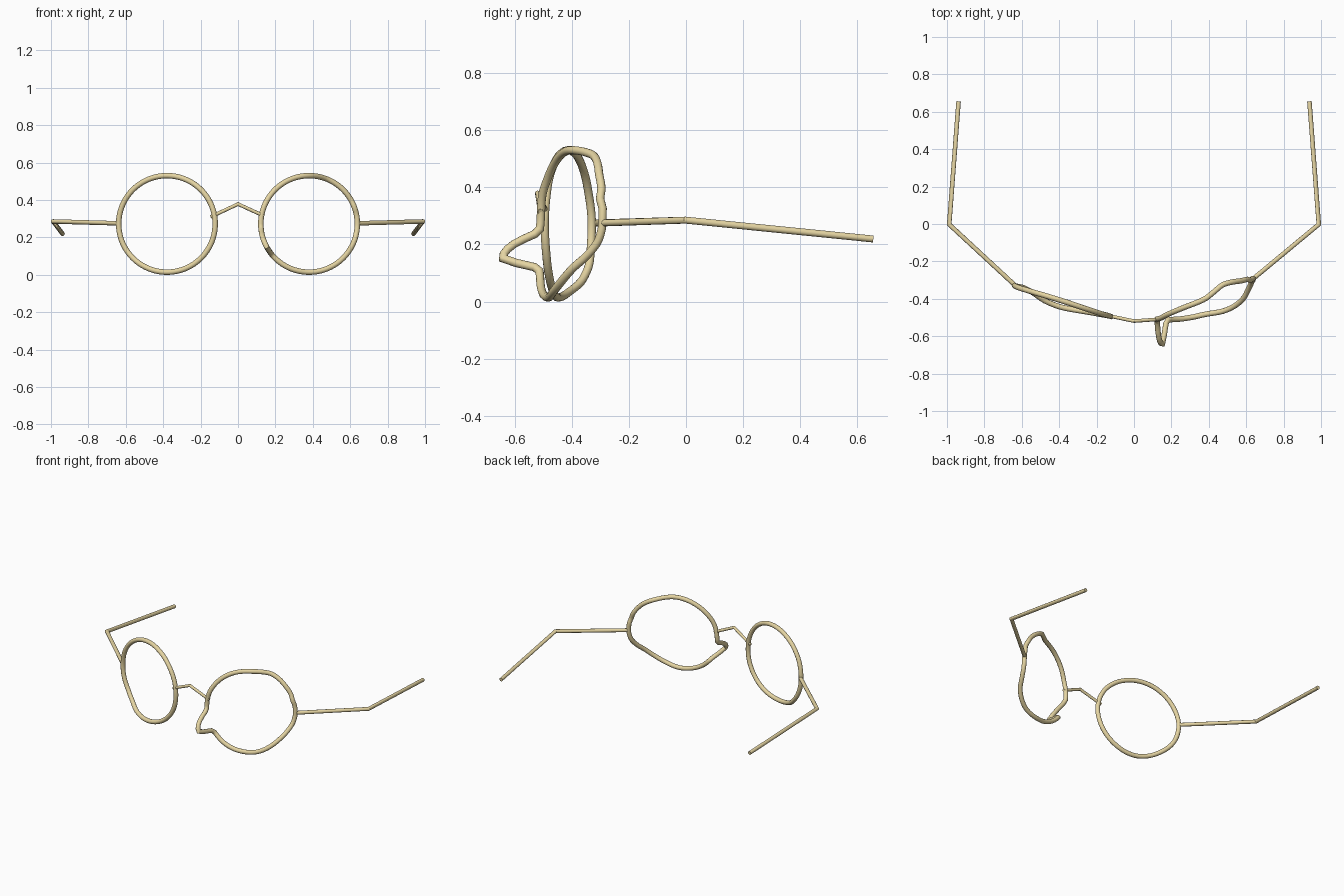
import bpy, bmesh
from math import sin, cos, pi, radians
from mathutils import Vector

if "Cube" in bpy.data.objects:
    bpy.data.objects.remove(bpy.data.objects["Cube"])

brass = bpy.data.materials.new("brass")
brass.diffuse_color = (0.78, 0.66, 0.36, 1)
brass.use_nodes = True
brass.node_tree.nodes["Principled BSDF"].inputs["Base Color"].default_value = brass.diffuse_color


def tube(name, path, r, ref, closed=False, sides=12):
    """Sweep a round section along a path with mitred corners."""
    pts = [Vector(p) for p in path]
    n = len(pts)
    bm = bmesh.new()
    rings = []
    for i, p in enumerate(pts):
        a = pts[i - 1] if (i or closed) else None
        b = pts[(i + 1) % n] if (i < n - 1 or closed) else None
        d_in = (p - a).normalized() if a else (b - p).normalized()
        d_out = (b - p).normalized() if b else d_in
        t = (d_in + d_out).normalized()
        u = d_in.cross(Vector(ref)).normalized()
        v = u.cross(d_in)
        ring = []
        for k in range(sides):
            ang = 2 * pi * k / sides
            o = (u * cos(ang) + v * sin(ang)) * r
            o -= d_in * (o.dot(t) / d_in.dot(t))   # slide onto the mitre plane
            ring.append(bm.verts.new(p + o))
        rings.append(ring)
    for i in range(n if closed else n - 1):
        r0, r1 = rings[i], rings[(i + 1) % n]
        for k in range(sides):
            j = (k + 1) % sides
            bm.faces.new((r0[k], r0[j], r1[j], r1[k]))
    if not closed:
        bm.faces.new(rings[0])
        bm.faces.new(rings[-1])
    bmesh.ops.recalc_face_normals(bm, faces=bm.faces)
    me = bpy.data.meshes.new(name)
    bm.to_mesh(me)
    bm.free()
    ob = bpy.data.objects.new(name, me)
    bpy.context.collection.objects.link(ob)
    me.materials.append(brass)
    bpy.ops.object.select_all(action='DESELECT')
    ob.select_set(True)
    bpy.context.view_layer.objects.active = ob
    bpy.ops.object.shade_smooth_by_angle(angle=radians(40))
    return ob


def depth(keys, a):
    """Smooth periodic interpolation of (angle, y) keys."""
    k = [(keys[-1][0] - 360, keys[-1][1])] + keys + [(x + 360, y) for x, y in keys[:2]]
    i = max(j for j in range(1, len(k) - 2) if k[j][0] <= a)
    (x0, y0), (x1, y1), (x2, y2), (x3, y3) = k[i - 1:i + 3]
    h = x2 - x1
    s0, s1, s2 = (y1 - y0) / (x1 - x0), (y2 - y1) / h, (y3 - y2) / (x3 - x2)
    # harmonic-mean slopes avoid overshoot
    m1 = 2 * s0 * s1 / (s0 + s1) if s0 * s1 > 0 else 0
    m2 = 2 * s1 * s2 / (s1 + s2) if s1 * s2 > 0 else 0
    t = (a - x1) / h
    return (y1 * (2 * t**3 - 3 * t**2 + 1) + y2 * (3 * t**2 - 2 * t**3)
            + h * m1 * (t**3 - 2 * t**2 + t) + h * m2 * (t**3 - t**2))


def rim(name, cx, keys):
    steps = 90
    path = []
    for i in range(steps):
        a = 360 * i / steps
        path.append((cx + 0.258 * cos(radians(a)), depth(keys, a),
                     0.272 + 0.258 * sin(radians(a))))
    tube(name, path, 0.0145, (0, 1, 0), closed=True)


# rims: round from the front, bent in depth
rim("left_rim", -0.38, [
    (0, -0.495), (30, -0.485), (60, -0.455), (90, -0.412), (120, -0.373),
    (150, -0.345), (180, -0.33), (210, -0.337), (228, -0.36), (250, -0.415),
    (270, -0.447), (300, -0.47), (330, -0.487)])
rim("right_rim", 0.38, [
    (0, -0.293), (12, -0.292), (20, -0.301), (28, -0.296), (42, -0.304),
    (52, -0.308), (67, -0.322), (80, -0.365), (90, -0.40), (115, -0.445),
    (140, -0.482), (160, -0.505), (180, -0.51), (186, -0.514), (188, -0.53),
    (192, -0.57), (198, -0.615), (204, -0.638), (208, -0.64), (216, -0.53),
    (218, -0.514), (239, -0.508), (255, -0.498), (270, -0.483), (290, -0.468),
    (304, -0.446), (322, -0.40), (335, -0.345), (348, -0.305)])

# nose bridge
tube("nose_bridge", [(-0.145, -0.489, 0.31), (0, -0.519, 0.378),
                     (0.14, -0.509, 0.314)], 0.0095, (0, 1, 0))

# temple arms
for name, s, y in (("left_arm", -1, -0.327), ("right_arm", 1, -0.293)):
    tube(name, [(s * 0.637, y, 0.275), (s * 0.988, -0.002, 0.285),
                (s * 0.938, 0.655, 0.219)], 0.012, (0, 0, 1))
